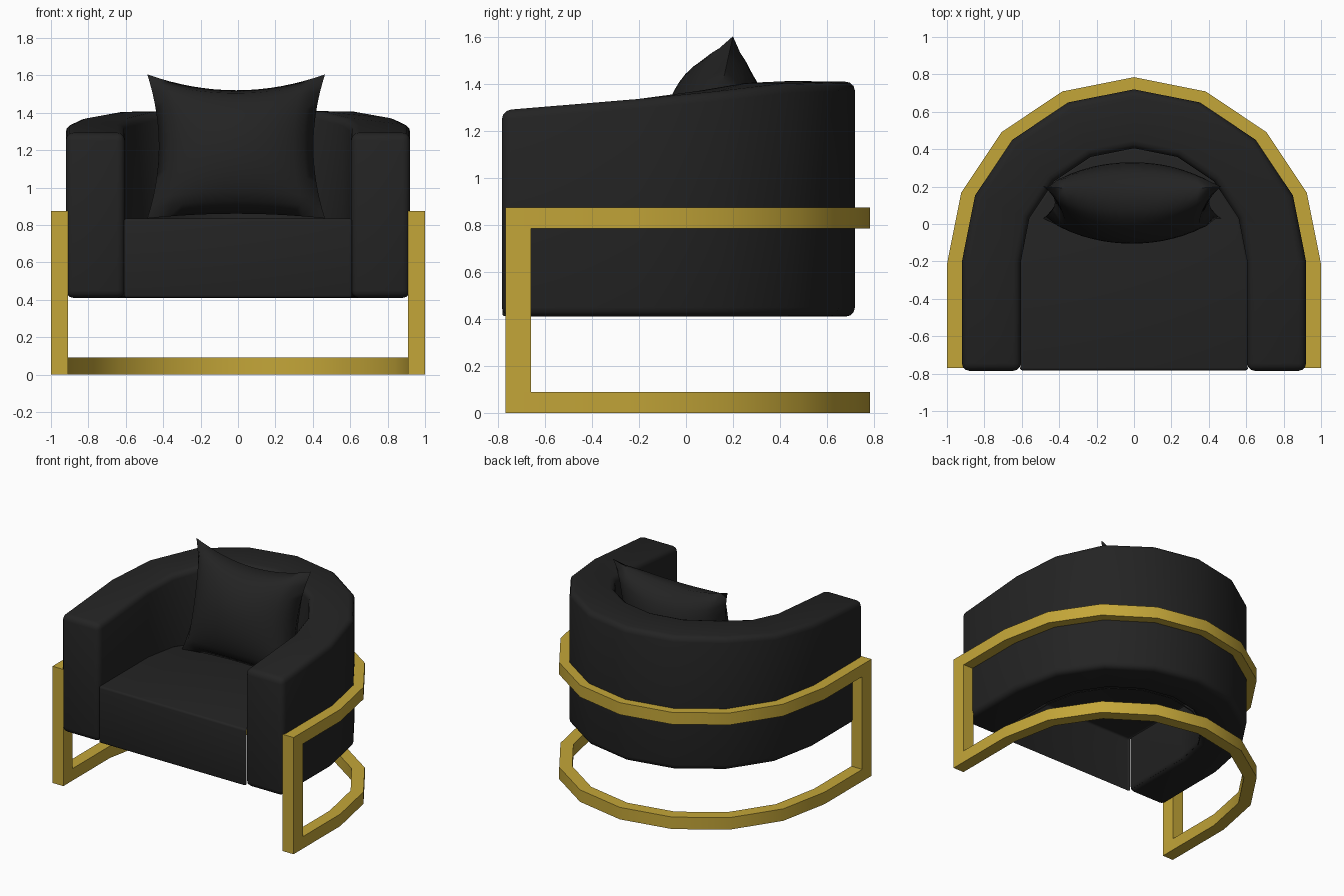
import bpy, bmesh, math

if "Cube" in bpy.data.objects:
    bpy.data.objects.remove(bpy.data.objects["Cube"])


def material(name, color):
    m = bpy.data.materials.new(name)
    m.diffuse_color = (*color, 1)
    m.use_nodes = True
    m.node_tree.nodes["Principled BSDF"].inputs["Base Color"].default_value = m.diffuse_color
    return m


black = material("black fabric", (0.017, 0.017, 0.017))
brass = material("brass", (0.55, 0.38, 0.04))


def u_path(r, cy, y_front):
    """U-shaped outline: straight side, eight-step half circle, straight side."""
    arc = [(r * math.cos(i * math.pi / 8), cy + r * math.sin(i * math.pi / 8)) for i in range(9)]
    return [(r, y_front)] + arc + [(-r, y_front)]


def sweep(bm, outer, inner, z0, top):
    """Solid band between two outlines; top(y) gives the height of each section."""
    rings = []
    for (ox, oy), (ix, iy) in zip(outer, inner):
        z1 = top(oy)
        rings.append([bm.verts.new(p) for p in
                      ((ox, oy, z0), (ox, oy, z1), (ix, iy, z1), (ix, iy, z0))])
    for a, b in zip(rings, rings[1:]):
        for i in range(4):
            j = (i + 1) % 4
            bm.faces.new((a[i], a[j], b[j], b[i]))
    bm.faces.new(rings[0])
    bm.faces.new(rings[-1][::-1])


def box(bm, x0, x1, y0, y1, z0, z1):
    geom = bmesh.ops.create_cube(bm, size=1)["verts"]
    for v in geom:
        v.co = (x1 if v.co.x > 0 else x0, y1 if v.co.y > 0 else y0, z1 if v.co.z > 0 else z0)


def round_edges(bm, width):
    bmesh.ops.recalc_face_normals(bm, faces=bm.faces)
    edges = [e for e in bm.edges if e.calc_face_angle(0) > 0.8]
    bmesh.ops.bevel(bm, geom=edges, offset=width, segments=3, profile=0.5, affect='EDGES')


def finish(bm, name, mat, angle=30, recalc=True):
    if recalc:
        bmesh.ops.recalc_face_normals(bm, faces=bm.faces)
    me = bpy.data.meshes.new(name)
    bm.to_mesh(me)
    bm.free()
    me.materials.append(mat)
    ob = bpy.data.objects.new(name, me)
    bpy.context.collection.objects.link(ob)
    bpy.ops.object.select_all(action='DESELECT')
    ob.select_set(True)
    bpy.context.view_layer.objects.active = ob
    bpy.ops.object.shade_smooth_by_angle(angle=math.radians(angle))


def back_height(y):
    pts = ((-0.78, 1.29), (-0.2, 1.338), (0.15, 1.37), (0.45, 1.405), (0.8, 1.415))
    for (a, za), (b, zb) in zip(pts, pts[1:]):
        if y <= b:
            return za + (zb - za) * (y - a) / (b - a)
    return pts[-1][1]


# curved back with arms
bm = bmesh.new()
sweep(bm, u_path(0.92, -0.2, -0.785), u_path(0.605, -0.2, -0.785), 0.41, back_height)
round_edges(bm, 0.04)
finish(bm, "back_and_arms", black, 40)

# seat: top and front panel, open underneath
bm = bmesh.new()
outline = u_path(0.61, -0.2, -0.783)
low = [bm.verts.new((x, y, 0.41)) for x, y in outline]
high = [bm.verts.new((x, y, 0.835)) for x, y in outline]
n = len(outline)
bm.faces.new(high)
bm.faces.new(low[::-1])
for i in range(n):
    j = (i + 1) % n
    bm.faces.new((low[i], low[j], high[j], high[i]))
round_edges(bm, 0.015)
bm.normal_update()
hidden = [f for f in bm.faces if f.normal.z < -0.9
          or (abs(f.normal.z) < 0.3 and f.calc_center_median().y > -0.75)]
bmesh.ops.delete(bm, geom=hidden, context='FACES')
finish(bm, "seat", black, 40, recalc=False)

# brass frame: two U rails and two front posts
bm = bmesh.new()
for z in (0.0, 0.785):
    sweep(bm, u_path(1.0, -0.215, -0.77), u_path(0.91, -0.215, -0.77), z, lambda y: z + 0.09)
for s in (-1, 1):
    box(bm, min(s * 0.91, s), max(s * 0.91, s), -0.77, -0.66, 0.09, 0.785)
finish(bm, "brass_frame", brass)

# pillow: puffed grid with pinched edges, leaning back
bm = bmesh.new()
N = 16
tilt = math.atan2(0.085, 0.385)


def pillow_point(i, j, side):
    u, v = 2 * i / N - 1, 2 * j / N - 1
    t = side * 0.21 * ((1 - u * u) * (1 - v * v)) ** 0.5
    x = 0.475 * u * (1 - 0.13 * (1 - v * v)) - 0.01
    pinch = 0.085 if v > 0 else 0.025
    w = 0.385 * v - pinch * v * (1 - u * u)
    return (x, 0.115 + w * math.tan(tilt) + t * math.cos(tilt), 1.22 + w - t * math.sin(tilt))


for side in (-1, 1):
    g = [[bm.verts.new(pillow_point(i, j, side)) for j in range(N + 1)] for i in range(N + 1)]
    for i in range(N):
        for j in range(N):
            bm.faces.new((g[i][j], g[i + 1][j], g[i + 1][j + 1], g[i][j + 1]))
bmesh.ops.remove_doubles(bm, verts=bm.verts, dist=0.0005)
finish(bm, "pillow", black, 60)
